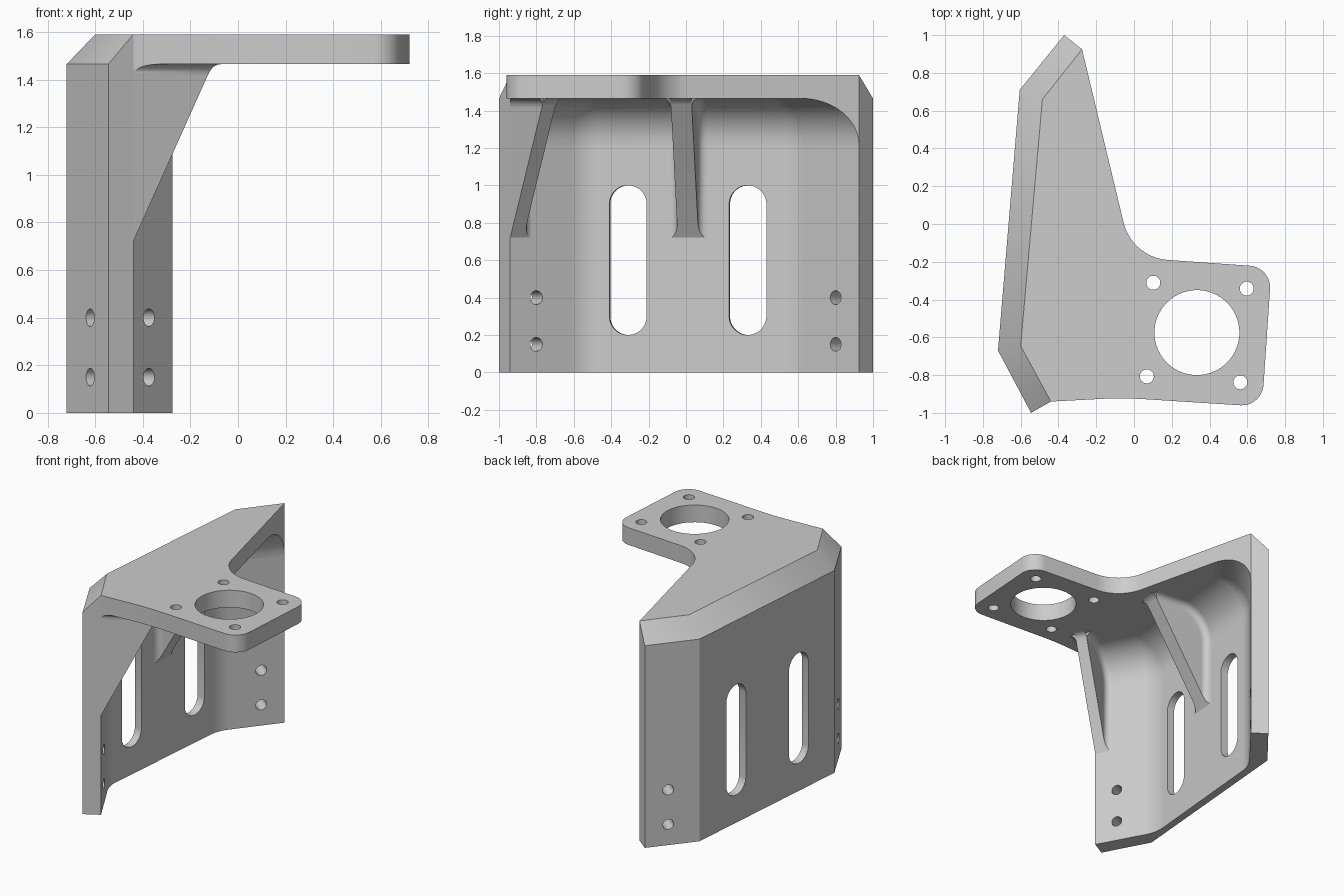
import bpy, bmesh
from math import sin, cos, tan, pi, radians
from mathutils import Vector as V

if "Cube" in bpy.data.objects:
    bpy.data.objects.remove(bpy.data.objects["Cube"])

UNDER, TOP, FILLET, COVE = 1.465, 1.59, 0.25, 0.045
RECESS, RIB_LOW = 0.065, 0.72
INNER = [V(p) for p in ((-0.275, 0.925), (-0.485, 0.66), (-0.6, -0.645), (-0.44, -0.94))]
OUTER = [V(p) for p in ((-0.37, 1.0), (-0.605, 0.71), (-0.72, -0.67), (-0.545, -1.0))]
NORMALS = [V((a.y - b.y, b.x - a.x)).normalized() for a, b in zip(INNER, INNER[1:])]

# Inner face of the wall: the middle panel is thinner than the wings
FACE = INNER[:]
for k, end in ((1, 0), (2, 3)):
    along = (INNER[k] - INNER[end]).normalized()
    FACE[k] = INNER[k] - along * RECESS / along.dot(NORMALS[1])

steel = bpy.data.materials.new("grey_metal")
steel.use_nodes = True
GREY = (0.604, 0.604, 0.604, 1)
steel.diffuse_color = GREY
steel.node_tree.nodes["Principled BSDF"].inputs["Base Color"].default_value = GREY


def skin(bm, rings):
    """Closed solid through a list of equal rings."""
    rows = [[bm.verts.new(p) for p in ring] for ring in rings]
    for a, b in zip(rows, rows[1:]):
        for i in range(len(a)):
            j = (i + 1) % len(a)
            bm.faces.new((a[i], a[j], b[j], b[i]))
    bm.faces.new(rows[0])
    bm.faces.new(rows[-1][::-1])
    bmesh.ops.remove_doubles(bm, verts=bm.verts[:], dist=0.0001)


def clip(bm, co, no):
    """Slice off everything on the normal side and close the cut."""
    bmesh.ops.bisect_plane(bm, geom=bm.verts[:] + bm.edges[:] + bm.faces[:],
                           plane_co=co, plane_no=no, clear_outer=True)
    bmesh.ops.holes_fill(bm, edges=[e for e in bm.edges if e.is_boundary], sides=0)


def finish(bm, name):
    bmesh.ops.recalc_face_normals(bm, faces=bm.faces[:])
    mesh = bpy.data.meshes.new(name)
    bm.to_mesh(mesh)
    bm.free()
    mesh.materials.append(steel)
    ob = bpy.data.objects.new(name, mesh)
    bpy.context.collection.objects.link(ob)
    return ob


def activate(ob):
    bpy.ops.object.select_all(action='DESELECT')
    ob.select_set(True)
    bpy.context.view_layer.objects.active = ob


def smooth(ob):
    activate(ob)
    bpy.ops.object.shade_smooth_by_angle(angle=radians(28))


def cut(ob, cutter_bm):
    cutter = finish(cutter_bm, "cutter")
    cutter.hide_render = True
    mod = ob.modifiers.new("holes", 'BOOLEAN')
    mod.operation, mod.solver, mod.object = 'DIFFERENCE', 'EXACT', cutter
    activate(ob)
    bpy.ops.object.modifier_apply(modifier=mod.name)
    bpy.data.objects.remove(cutter)


def rounded(prev, c, nxt, setback, steps=10):
    """Arc that replaces corner c."""
    if not setback:
        return [c]
    d1, d2 = (prev - c).normalized(), (nxt - c).normalized()
    centre = c + (d1 + d2).normalized() * setback / cos(d1.angle(d2) / 2)
    a, b = c + d1 * setback - centre, c + d2 * setback - centre
    # Blend the two radii, then push each point back out to the circle
    turn = a.angle(b)
    return [centre + (a * sin(turn * (1 - k / steps)) + b * sin(turn * k / steps)) / sin(turn)
            for k in range(steps + 1)]


def frame(panel, y=None):
    """Local frame on a panel's inner face: d away from it, s along it, z up."""
    a, b, n = FACE[panel], FACE[panel + 1], NORMALS[panel]
    t = (a - b).normalized()
    o = b if y is None else b.lerp(a, (y - b.y) / (a.y - b.y))
    return lambda d, s, z: (o + n * d + t * s).to_3d() + V((0, 0, z))


def loop(r, half=0.0, n=32):
    """Circle or upright slot outline."""
    return [(r * cos(a), r * sin(a) + (half if a < pi else -half))
            for a in ((k + 0.5) * 2 * pi / n for k in range(n))]


# Folded wall with chamfered top and rounded lower ends
bm = bmesh.new()
skin(bm, [[o.to_3d(), V((*o, UNDER)), V((*i, TOP)), V((*i, UNDER)), V((*f, UNDER)), f.to_3d()]
          for o, i, f in zip(OUTER, INNER, FACE)])
ends = [e for e in bm.edges if all(v.co.z == 0 and abs(v.co.y) > 0.9 for v in e.verts)]
bmesh.ops.bevel(bm, geom=ends, offset=0.13, segments=10, profile=0.5, affect='EDGES')
wall = finish(bm, "folded_wall")

# Slots and screw holes in the wall
bm = bmesh.new()
openings = [(1, y, 0.6, 0.1, 0.3) for y in (-0.31, 0.33)]
openings += [(p, y, z, 0.037, 0) for p, y in ((0, 0.8), (2, -0.8)) for z in (0.15, 0.4)]
for panel, y, z, r, half in openings:
    f = frame(panel, y)
    skin(bm, [[f(d, s, z + h) for s, h in loop(r, half)] for d in (-0.2, 0.06)])
cut(wall, bm)
smooth(wall)

# Top plate with rounded corners
corners = [(p, 0) for p in INNER] + [(V(p), s) for p, s in (
    ((-0.06, -0.92), 0.116), ((0.678, -0.967), 0.115),
    ((0.728, -0.229), 0.115), ((-0.011, -0.177), 0.19))]
outline = []
for i, (c, s) in enumerate(corners):
    outline += rounded(corners[i - 1][0], c, corners[(i + 1) % len(corners)][0], s)
bm = bmesh.new()
skin(bm, [[V((*p, z)) for p in outline] for z in (UNDER, TOP)])
plate = finish(bm, "top_plate")

# Mounting bore and its screw holes
bm = bmesh.new()
for x, y, r in ((0.333, -0.575, 0.225), (0.102, -0.311, 0.037), (0.597, -0.342, 0.037),
                (0.068, -0.807, 0.037), (0.563, -0.838, 0.037)):
    skin(bm, [[V((x + u, y + v, z)) for u, v in loop(r, n=48)] for z in (1.4, 1.7)])
cut(plate, bm)
smooth(plate)

# Upright fillets in the bends, and the path the plate fillet follows
path = [(FACE[0], NORMALS[0])]
for k, name in ((1, "rear_bend_fillet"), (2, "front_bend_fillet")):
    setback = FILLET * tan(NORMALS[k - 1].angle(NORMALS[k]) / 2)
    bend = rounded(FACE[k - 1], FACE[k], FACE[k + 1], setback)
    centre = bend[0] + NORMALS[k - 1] * FILLET
    path += [(p, (centre - p) / FILLET) for p in bend]
    bm = bmesh.new()
    skin(bm, [[V((*p, z)) for p in [FACE[k]] + bend] for z in (0, UNDER)])
    smooth(finish(bm, name))
path.append((FACE[3], NORMALS[2]))

# Large fillet under the plate
arc = [(FILLET * (1 - cos(a)), UNDER - FILLET * (1 - sin(a)))
       for a in (k * pi / 24 for k in range(13))]
bm = bmesh.new()
skin(bm, [[V((*(p + m * d), z)) for d, z in arc + [(0, UNDER)]] for p, m in path])
edge = corners[-1][0] - INNER[0]
clip(bm, INNER[0].to_3d(), V((-edge.y, edge.x, 0)))
smooth(finish(bm, "plate_fillet"))


# Sloped ribs with coves along their sides
def rib(name, f, s0, s1, reach):
    slope = V((reach, UNDER - RIB_LOW))
    tip = rounded(V((0, RIB_LOW)), V((reach, UNDER)), V((0.6, UNDER)), 0.04, 5)
    ring = [V((0, UNDER)), V((0, RIB_LOW))] + tip
    bm = bmesh.new()
    skin(bm, [[f(p.x, s, p.y) for p in ring] for s in (s0, s1)])
    smooth(finish(bm, name))
    cut_no = f(slope.y, 0, -slope.x) - f(0, 0, 0)
    bend = [(V(p), V((cos(k * pi / 24), -sin(k * pi / 24)))) for k, p in enumerate(arc)]
    full = [(V((0, 0.6)), V((1, 0)))] + bend + [(V((0.6, UNDER)), V((0, -1)))]
    flat = [(V((d, UNDER)), V((0, -1))) for d in (0, 0.6)]
    section = [(0, 0)] + [(COVE * (1 - cos(a)), COVE * (1 - sin(a)))
                          for a in (k * pi / 12 for k in range(7))]
    for s, sign, label in ((s0, -1, "_front_cove"), (s1, 1, "_rear_cove")):
        at_edge = name == "front_rib" and sign < 0
        bm = bmesh.new()
        skin(bm, [[f(p.x + m.x * h, s + sign * a, p.y + m.y * h) for a, h in section]
                  for p, m in (flat if at_edge else full)])
        clip(bm, f(0, 0, RIB_LOW), cut_no)
        if at_edge:
            side = corners[4][0] - INNER[3]
            clip(bm, INNER[3].to_3d(), V((side.y, -side.x, 0)))
        smooth(finish(bm, name + label))


rib("middle_rib", frame(1, 0.012), -0.056, 0.056, 0.445)
rib("front_rib", frame(2), 0, 0.08, 0.38)
